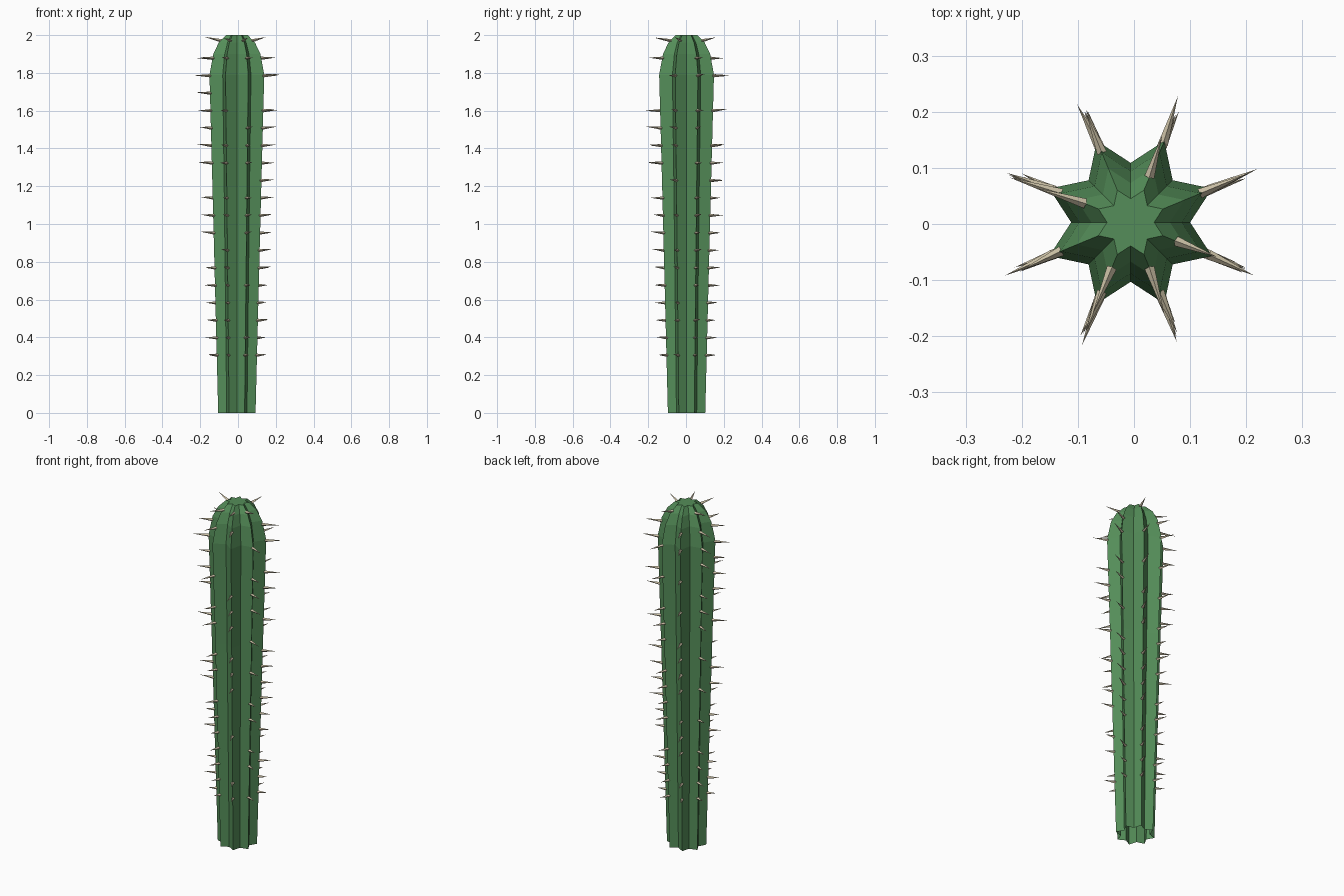
import bpy, bmesh, math, random
from mathutils import Vector, Matrix

if "Cube" in bpy.data.objects:
    bpy.data.objects.remove(bpy.data.objects["Cube"])

random.seed(4)
CX, CY, RIBS = -0.006, 0.003, 8
# (height, ridge radius, groove radius)
PROFILE = [(0, 0.107, 0.076), (1.2, 0.14, 0.095), (1.79, 0.157, 0.106),
           (1.9, 0.135, 0.091), (1.96, 0.104, 0.07), (2.0, 0.062, 0.042)]


def material(name, color):
    m = bpy.data.materials.new(name)
    m.diffuse_color = (*color, 1)
    m.use_nodes = True
    m.node_tree.nodes["Principled BSDF"].inputs["Base Color"].default_value = m.diffuse_color
    return m


def finish(bm, name, mat):
    mesh = bpy.data.meshes.new(name)
    bm.to_mesh(mesh)
    bm.free()
    ob = bpy.data.objects.new(name, mesh)
    mesh.materials.append(mat)
    bpy.context.collection.objects.link(ob)


def ridge_radius(z):
    for (z0, r0, _), (z1, r1, _) in zip(PROFILE, PROFILE[1:]):
        if z <= z1:
            return r0 + (r1 - r0) * (z - z0) / (z1 - z0)
    return PROFILE[-1][1]


# Ribbed stem: stacked star rings, open at the base, flat star on top
bm = bmesh.new()
rings = []
for z, ridge, groove in PROFILE:
    ring = []
    for i in range(RIBS * 2):
        a = i * math.pi / RIBS
        r = ridge if i % 2 else groove
        ring.append(bm.verts.new((CX + r * math.cos(a), CY + r * math.sin(a), z)))
    rings.append(ring)
n = RIBS * 2
for low, high in zip(rings, rings[1:]):
    for i in range(n):
        j = (i + 1) % n
        bm.faces.new((low[i], low[j], high[j], high[i]))
bm.faces.new(rings[-1])
finish(bm, "cactus_stem", material("cactus_green", (0.09, 0.27, 0.1)))

# Spines: one row per rib, with gaps at the listed levels
GAPS = [{3, 10, 12, 15, 18}, {4, 9, 13, 15, 17}, {2, 6, 11, 13, 15, 18},
        {4, 6, 8, 10, 14}, {3, 6, 9, 10, 12, 18}, {7, 10, 13, 15, 16},
        {2, 3, 5, 6, 10, 14, 15, 16}, {1, 4, 7, 9, 11, 15, 17}]
bm = bmesh.new()
for rib, gaps in enumerate(GAPS):
    for level in range(19):
        if level in gaps:
            continue
        z = 0.305 + 0.0925 * level
        r = ridge_radius(z) - 0.006
        a = (rib + 0.5) * math.tau / RIBS
        length = (0.052 + 0.016 * z) * random.uniform(0.85, 1.2)
        aim = a + random.uniform(-0.1, 0.1)
        d = Vector((math.cos(aim), math.sin(aim), random.uniform(0, 0.1)))
        if level == 18:
            d.z += 0.15
        d.normalize()
        base = Vector((CX + r * math.cos(a), CY + r * math.sin(a), z))
        rot = d.to_track_quat('Z', 'Y').to_matrix().to_4x4()
        bmesh.ops.create_cone(bm, cap_ends=True, segments=4, radius1=0.009,
                              radius2=0, depth=length,
                              matrix=Matrix.Translation(base + d * length / 2) @ rot)
bmesh.ops.remove_doubles(bm, verts=bm.verts, dist=1e-5)
finish(bm, "spines", material("spine_tan", (0.6, 0.53, 0.38)))
